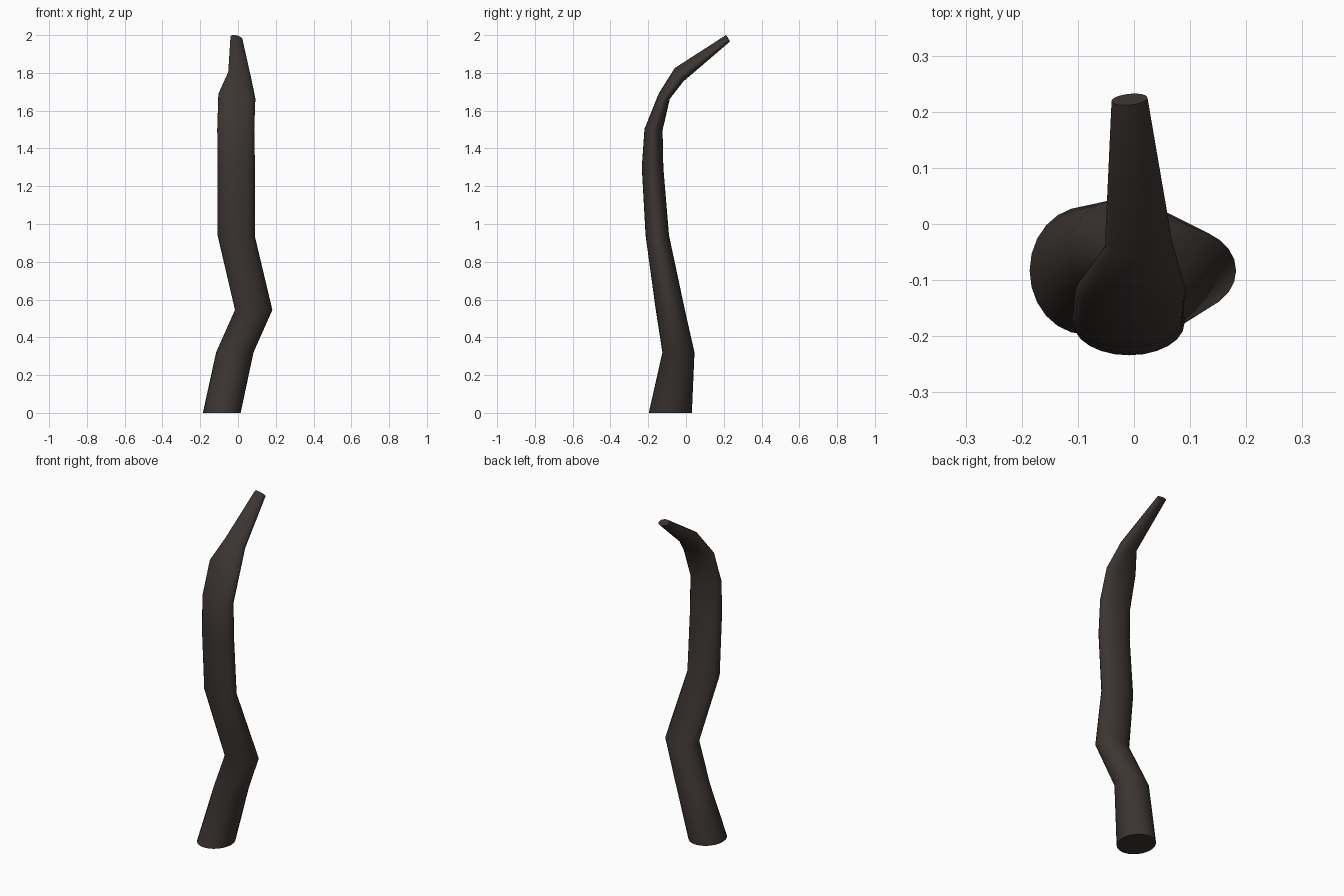
import bpy, bmesh, math
from mathutils import Vector

if "Cube" in bpy.data.objects:
    bpy.data.objects.remove(bpy.data.objects["Cube"])

SIDES = 24

# Elliptical cross-sections: centre, half-width vector, half-depth vector
SECTIONS = [
    ((-0.086, -0.083, 0.00), (0.100, 0, 0), (0, 0.114, 0)),
    ((-0.017, -0.040, 0.32), (0.099, 0, 0), (0, 0.085, 0)),
    ((0.083, -0.083, 0.545), (0.099, 0, 0), (0, 0.077, 0)),
    ((-0.010, -0.152, 0.94), (0.099, 0, -0.004), (0, 0.062, 0)),
    ((-0.009, -0.177, 1.30), (0.099, 0, 0), (0, 0.057, 0)),
    ((-0.012, -0.172, 1.50), (0.098, 0, 0), (0, 0.048, -0.003)),
    ((-0.006, -0.115, 1.677), (0.098, 0, -0.012), (0, 0.030, -0.012)),
    ((0.008, -0.037, 1.790), (0.060, 0.006, -0.010), (0, 0.022, -0.034)),
    ((-0.008, 0.222, 1.983), (0.032, 0.003, -0.007), (0, 0.010, -0.016)),
]

# Bent tapering stem lofted through the sections, capped at both ends
bm = bmesh.new()
rings = []
for centre, width, depth in SECTIONS:
    c, u, v = Vector(centre), Vector(width), Vector(depth)
    angles = [math.tau * i / SIDES for i in range(SIDES)]
    rings.append([bm.verts.new(c + u * math.cos(a) + v * math.sin(a)) for a in angles])
for low, high in zip(rings, rings[1:]):
    for i in range(SIDES):
        j = (i + 1) % SIDES
        bm.faces.new((low[i], low[j], high[j], high[i]))
bm.faces.new(rings[0][::-1])
bm.faces.new(rings[-1])
bmesh.ops.recalc_face_normals(bm, faces=bm.faces)

mesh = bpy.data.meshes.new("curved_horn")
bm.to_mesh(mesh)
bm.free()
horn = bpy.data.objects.new("curved_horn", mesh)
bpy.context.collection.objects.link(horn)

# Dark brown finish
mat = bpy.data.materials.new("dark_brown")
mat.diffuse_color = (0.045, 0.036, 0.032, 1)
mat.use_nodes = True
mat.node_tree.nodes["Principled BSDF"].inputs["Base Color"].default_value = mat.diffuse_color
mesh.materials.append(mat)

bpy.context.view_layer.objects.active = horn
horn.select_set(True)
bpy.ops.object.shade_smooth_by_angle(angle=math.radians(40))
